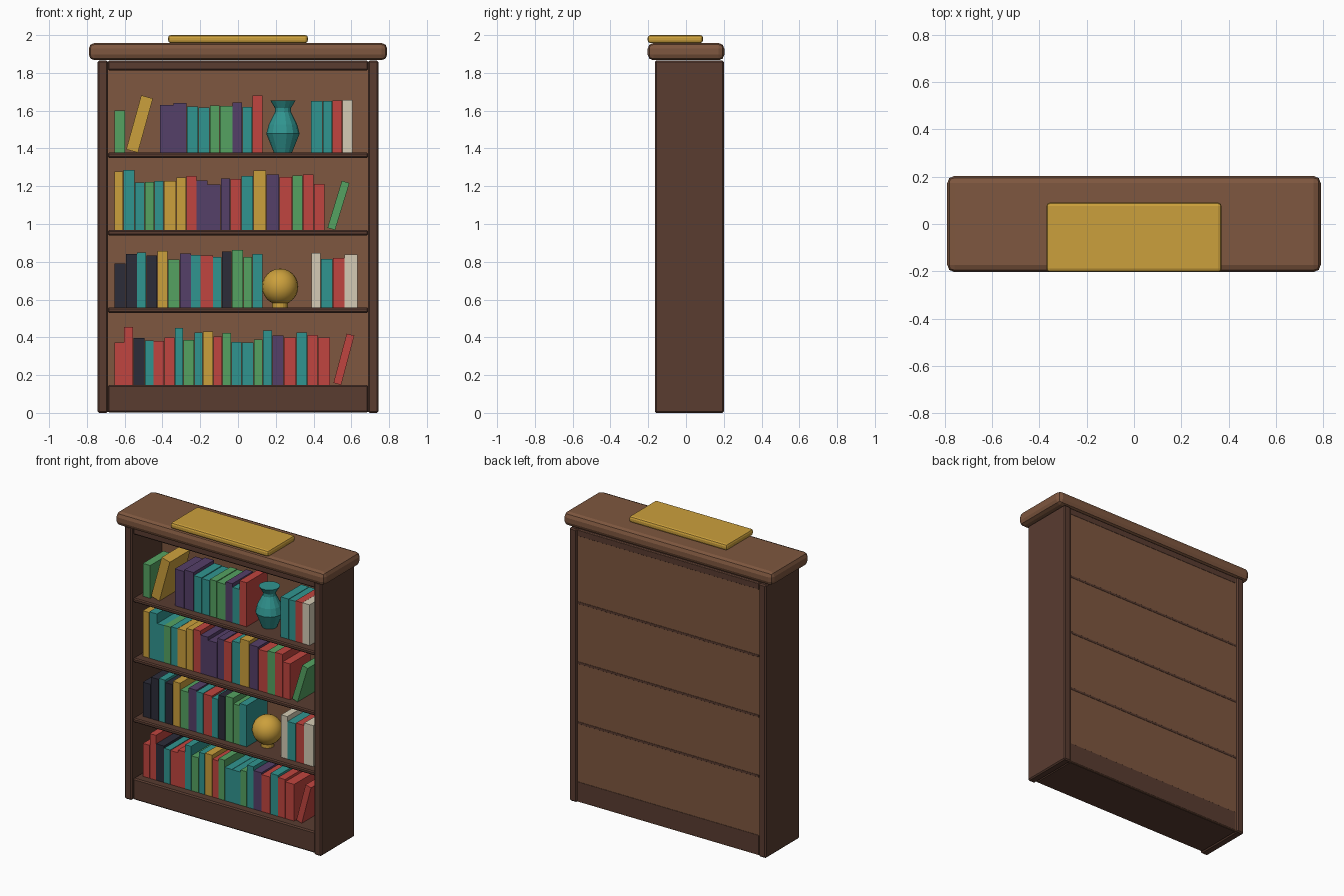
import bpy, bmesh, math, random
from mathutils import Matrix, Vector

if "Cube" in bpy.data.objects:
    bpy.data.objects.remove(bpy.data.objects["Cube"])

random.seed(7)
COLOURS = {
    "dark_wood": (0.10, 0.045, 0.03), "wood": (0.21, 0.095, 0.05), "gold": (0.60, 0.35, 0.045),
    "red": (0.53, 0.06, 0.05), "green": (0.09, 0.36, 0.12), "teal": (0.03, 0.30, 0.28),
    "purple": (0.09, 0.05, 0.14), "black": (0.025, 0.025, 0.04), "cream": (0.66, 0.60, 0.46),
}
MATS = {}
for key, rgb in COLOURS.items():
    MATS[key] = bpy.data.materials.new(key)
    MATS[key].diffuse_color = (*rgb, 1)


def finish(name, bm, mat, smooth=False):
    bmesh.ops.recalc_face_normals(bm, faces=bm.faces)
    for f in bm.faces:
        f.smooth = smooth
    me = bpy.data.meshes.new(name)
    bm.to_mesh(me)
    bm.free()
    me.materials.append(MATS[mat])
    ob = bpy.data.objects.new(name, me)
    bpy.context.collection.objects.link(ob)
    return ob


def box(name, x, y, z, mat, bevel=0, segments=1):
    """Box from (min, max) ranges with an optional bevel."""
    bm = bmesh.new()
    bmesh.ops.create_cube(bm, size=1)
    lo, hi = Vector((x[0], y[0], z[0])), Vector((x[1], y[1], z[1]))
    bmesh.ops.transform(bm, matrix=Matrix.Translation((lo + hi) / 2)
                        @ Matrix.Diagonal((*(hi - lo), 1)), verts=bm.verts)
    if bevel:
        bmesh.ops.bevel(bm, geom=bm.edges[:], offset=bevel, segments=segments,
                        profile=0.5, affect="EDGES")
    return finish(name, bm, mat)


def lathe(name, profile, loc, sides, mat):
    """Closed solid turned from (radius, z) points."""
    bm = bmesh.new()
    rings = [[bm.verts.new((loc[0] + r * math.cos(2 * math.pi * i / sides),
                            loc[1] + r * math.sin(2 * math.pi * i / sides), loc[2] + z))
              for i in range(sides)] for r, z in profile]
    for a, b in zip(rings, rings[1:]):
        for i in range(sides):
            j = (i + 1) % sides
            bm.faces.new((a[i], a[j], b[j], b[i]))
    bm.faces.new(rings[0])
    bm.faces.new(rings[-1])
    return finish(name, bm, mat)


# Carcass
INNER, DEPTH = (-0.69, 0.69), (-0.15, 0.191)
for s, side in ((-1, "left"), (1, "right")):
    box(side + "_side_panel", sorted((s * 0.688, s * 0.743)), (-0.165, 0.2), (0, 1.865),
        "dark_wood", 0.008)
box("back_panel", INNER, (0.165, 0.19), (0.005, 1.86), "wood")
box("plinth", INNER, DEPTH, (0.002, 0.148), "dark_wood", 0.008)
box("top_rail", INNER, DEPTH, (1.812, 1.866), "dark_wood", 0.008)
FLOORS = [0.148 + 0.41 * i for i in range(4)]
for i, z in enumerate(FLOORS[1:]):
    box(f"shelf_{i + 1}", INNER, DEPTH, (z - 0.028, z), "dark_wood", 0.007)

# Crown and the plaque on top
box("crown", (-0.79, 0.79), (-0.203, 0.203), (1.867, 1.958), "wood", 0.03, 2)
box("top_plaque", (-0.37, 0.37), (-0.203, 0.09), (1.958, 2.0), "gold", 0.014, 2)

# Books: each run fills a stretch of shelf, in the given colour order
BOOK_Y = (-0.092, 0.13)
NAMES = dict(r="red", g="green", t="teal", y="gold", p="purple", k="black", c="cream")


def book_run(row, x0, x1, colours, low, high):
    widths = [random.uniform(0.8, 1.2) for _ in colours]
    scale, x = (x1 - x0) / sum(widths), x0
    for c, w in zip(colours, widths):
        h = random.uniform(low, high)
        box(f"book_row{row + 1}", (x, x + w * scale - 0.002), BOOK_Y,
            (FLOORS[row], FLOORS[row] + h), NAMES[c])
        x += w * scale


def leaning_book(row, foot, w, h, deg, colour):
    ob = box(f"leaning_book_row{row + 1}", (-w, 0), BOOK_Y, (0, h), colour)
    ob.data.transform(Matrix.Translation((foot, 0, FLOORS[row]))
                      @ Matrix.Rotation(math.radians(deg), 4, "Y"))


book_run(0, -0.655, 0.49, "rrktrrtgtyrgttgtprtrr", 0.22, 0.32)
leaning_book(0, 0.546, 0.042, 0.27, 15, "red")

book_run(1, -0.655, 0.132, "kktkygptrtkggt", 0.23, 0.31)
book_run(1, 0.39, 0.635, "ctrc", 0.24, 0.3)

book_run(2, -0.655, 0.46, "yttgtyyrppprtyprgrr", 0.24, 0.32)
leaning_book(2, 0.514, 0.042, 0.26, 17, "green")

book_run(3, -0.655, -0.597, "g", 0.22, 0.225)
leaning_book(3, -0.53, 0.064, 0.297, 15.5, "gold")
book_run(3, -0.413, 0.132, "ppttggptr", 0.24, 0.31)
book_run(3, 0.387, 0.608, "ttrc", 0.272, 0.278)

# Vase
lathe("vase", [(0.048, 0), (0.088, 0.1), (0.075, 0.15), (0.042, 0.215), (0.042, 0.235),
               (0.066, 0.275)], (0.238, 0.0, FLOORS[3]), 14, "teal")

# Globe on a small foot
lathe("globe_foot", [(0.042, 0), (0.042, 0.028)], (0.223, 0.0, FLOORS[1]), 16, "gold")
bm = bmesh.new()
bmesh.ops.create_uvsphere(bm, u_segments=20, v_segments=12, radius=0.096,
                          matrix=Matrix.Translation((0.223, 0.0, 0.668)))
finish("globe", bm, "gold", True)

for m in bpy.data.materials:
    if m.users and not m.is_grease_pencil:
        m.use_nodes = True
        m.node_tree.nodes["Principled BSDF"].inputs["Base Color"].default_value = m.diffuse_color
